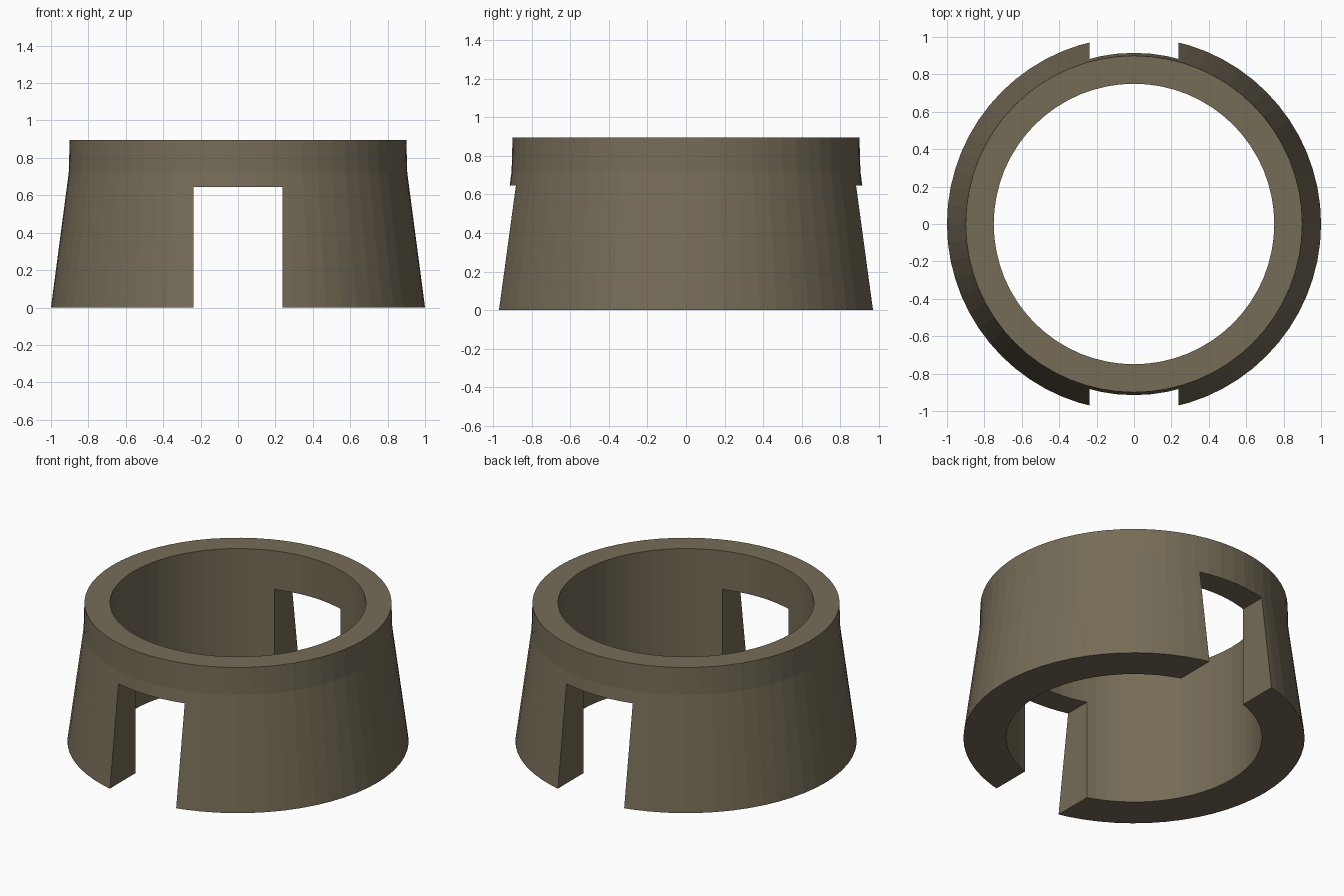
import bpy, bmesh, math

if "Cube" in bpy.data.objects:
    bpy.data.objects.remove(bpy.data.objects["Cube"])

SIDES = 64

# single flat colour
mat = bpy.data.materials.new("olive brown")
mat.diffuse_color = (0.18, 0.15, 0.096, 1)
mat.use_nodes = True
mat.node_tree.nodes["Principled BSDF"].inputs["Base Color"].default_value = mat.diffuse_color

# tapered ring: closed (radius, height) profile revolved around z
profile = [(0.75, 0), (1.0, 0), (0.905, 0.72), (0.90, 0.895), (0.75, 0.895)]
bm = bmesh.new()
rings = []
for i in range(SIDES):
    a = 2 * math.pi * i / SIDES
    rings.append([bm.verts.new((r * math.cos(a), r * math.sin(a), z)) for r, z in profile])
n = len(profile)
for i in range(SIDES):
    p, q = rings[i], rings[(i + 1) % SIDES]
    for j in range(n):
        k = (j + 1) % n
        bm.faces.new((p[j], q[j], q[k], p[k]))
bmesh.ops.recalc_face_normals(bm, faces=bm.faces)
mesh = bpy.data.meshes.new("collar_ring")
bm.to_mesh(mesh)
bm.free()
ring = bpy.data.objects.new("collar_ring", mesh)
bpy.context.collection.objects.link(ring)
mesh.materials.append(mat)

# one long block cuts the front and back slots
bpy.ops.mesh.primitive_cube_add(size=1, location=(0, 0, 0.145))
cutter = bpy.context.object
cutter.name = "slot_cutter"
cutter.scale = (0.474, 3, 1.0)
cutter.data.materials.append(mat)
cutter.hide_render = True

cut = ring.modifiers.new("slots", "BOOLEAN")
cut.operation = "DIFFERENCE"
cut.solver = "EXACT"
cut.object = cutter
bpy.ops.object.select_all(action="DESELECT")
ring.select_set(True)
bpy.context.view_layer.objects.active = ring
bpy.ops.object.modifier_apply(modifier=cut.name)
bpy.data.objects.remove(cutter)
